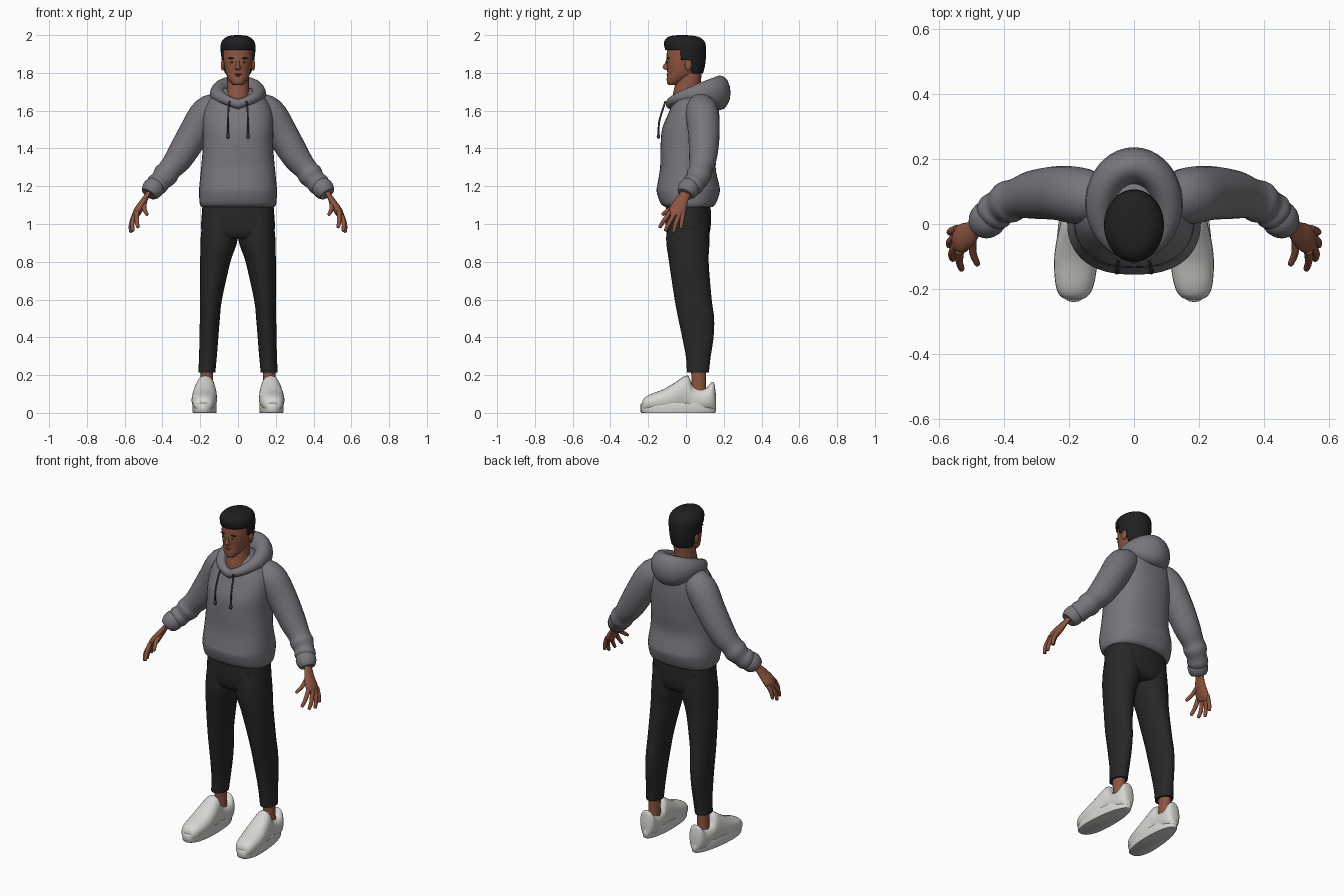
import bpy
import bmesh
import math
from mathutils import Vector

cube = bpy.data.objects.get("Cube")
if cube:
    bpy.data.objects.remove(cube, do_unlink=True)

X_AXIS, Y_AXIS, Z_AXIS = Vector((1, 0, 0)), Vector((0, 1, 0)), Vector((0, 0, 1))
SIDES = (("left_", 1), ("right_", -1))


def make_material(name, red, green, blue):
    material = bpy.data.materials.new(name)
    material.use_nodes = True
    colour = (red, green, blue, 1)
    material.diffuse_color = colour
    shader = material.node_tree.nodes["Principled BSDF"]
    shader.inputs["Base Color"].default_value = colour
    shader.inputs["Roughness"].default_value = 0.8
    return material


SKIN = make_material("warm brown skin", .27, .09, .052)
LIPS = make_material("lip brown", .2, .055, .04)
HAIR = make_material("black hair", .014, .014, .015)
GREY = make_material("hoodie grey", .19, .18, .2)
CORD = make_material("dark cord grey", .05, .05, .055)
BLACK = make_material("trouser black", .02, .02, .02)
WHITE = make_material("shoe white", .68, .67, .64)
EYE = make_material("eye white", .5, .47, .44)


def finish(name, bm, material):
    """Turn a bmesh into a smoothly shaded object."""
    bmesh.ops.recalc_face_normals(bm, faces=bm.faces)
    mesh = bpy.data.meshes.new(name)
    bm.to_mesh(mesh)
    bm.free()
    mesh.materials.append(material)
    obj = bpy.data.objects.new(name, mesh)
    bpy.context.collection.objects.link(obj)
    bpy.ops.object.select_all(action="DESELECT")
    obj.select_set(True)
    bpy.context.view_layer.objects.active = obj
    bpy.ops.object.shade_smooth_by_angle(angle=math.radians(50))
    return obj


def skin_rows(name, material, rows, closed=False, keep=None):
    """Join rows of points into a tube, closed into a loop or capped."""
    bm = bmesh.new()
    grid = [[bm.verts.new(point) for point in row] for row in rows]
    count = len(grid[0])
    pairs = list(zip(grid, grid[1:])) + ([(grid[-1], grid[0])] if closed else [])
    for lower, upper in pairs:
        for i in range(count):
            j = (i + 1) % count
            bm.faces.new((lower[i], lower[j], upper[j], upper[i]))
    if not closed:
        bm.faces.new(grid[0][::-1])
        bm.faces.new(grid[-1])
    if keep:
        unwanted = [f for f in bm.faces if not keep(f.calc_center_median())]
        bmesh.ops.delete(bm, geom=unwanted, context="FACES")
    return finish(name, bm, material)


def smooth_rings(rings, steps):
    """Catmull-Rom interpolation of ring positions and radii."""
    result = []
    last = len(rings) - 1
    for i in range(last):
        a, b, c, d = (rings[max(0, min(last, i + k))] for k in (-1, 0, 1, 2))
        for step in range(steps):
            t = step / steps
            result.append([q + t * (r - p) / 2
                           + t * t * (p - 2.5 * q + 2 * r - s / 2)
                           + t ** 3 * (1.5 * (q - r) + (s - p) / 2)
                           for p, q, r, s in zip(a, b, c, d)])
    return result + [list(rings[-1])]


def power(value, square):
    return math.copysign(abs(value) ** (2 / square), value)


def loft(name, material, rings, side=1, axis=None, across=X_AXIS, square=2,
         count=24, steps=4, keep=None):
    """Loft rings of (x, y, z, radius across, other radius)."""
    rings = smooth_rings(rings, steps)
    centres = [Vector((side * r[0], r[1], r[2])) for r in rings]
    rows = []
    for i, ring in enumerate(rings):
        ahead, behind = centres[min(i + 1, len(rings) - 1)], centres[max(i - 1, 0)]
        normal = axis or (ahead - behind).normalized()
        u = (across - normal * across.dot(normal)).normalized()
        v = normal.cross(u)
        ru, rv = max(ring[3], .002), max(ring[4], .002)
        angles = [math.tau * k / count for k in range(count)]
        rows.append([centres[i] + u * ru * power(math.cos(a), square)
                     + v * rv * power(math.sin(a), square) for a in angles])
    return skin_rows(name, material, rows, keep=keep)


def upright(name, material, profile, **options):
    """Loft horizontal rings of (z, y, width radius, depth radius)."""
    rings = [(0, y, z, rx, ry) for z, y, rx, ry in profile]
    return loft(name, material, rings, axis=Z_AXIS, **options)


def limb(name, material, path, side, flat=1, **options):
    """Tube along (x, y, z, radius); flat scales the thickness."""
    rings = [(x, y, z, r, r * flat) for x, y, z, r in path]
    return loft(name, material, rings, side, across=Y_AXIS, **options)


def ellipsoid(name, material, centre, radii):
    bm = bmesh.new()
    bmesh.ops.create_uvsphere(bm, u_segments=20, v_segments=12, radius=1)
    bmesh.ops.scale(bm, vec=radii, verts=bm.verts)
    bmesh.ops.translate(bm, vec=centre, verts=bm.verts)
    return finish(name, bm, material)


# Hoodie body with gathered hem
upright("hoodie_body", GREY, [
    (1.09, .015, .193, .125), (1.11, .012, .203, .147), (1.17, .012, .206, .167),
    (1.21, .012, .204, .163), (1.3, .01, .195, .147), (1.4, .017, .187, .152),
    (1.5, .025, .187, .152), (1.58, .04, .185, .136), (1.64, .05, .165, .12),
    (1.69, .05, .12, .095), (1.72, .05, .07, .06)], square=2.4, count=36)

# Lowered hood: a loop around the neck that swells into a pouch at the back
hood_rows = []
for i in range(40):
    turn = math.tau * i / 40
    back = (1 - math.cos(turn)) / 2
    wide, tall = .022 + .035 * back ** .7, .026 + .066 * back ** 1.4
    height = 1.635 + .06 * math.sin(math.pi / 2 * back ** .6)
    row = []
    for k in range(16):
        around = math.tau * k / 16
        reach = wide * math.cos(around)
        row.append(((.105 + reach) * math.sin(turn),
                    .047 - (.132 + reach) * math.cos(turn),
                    height + tall * math.sin(around)))
    hood_rows.append(row)
skin_rows("hood", GREY, hood_rows, closed=True)

# Neck, head and hair
upright("neck", SKIN, [(1.6, .0, .07, .07), (1.67, .0, .066, .072),
                       (1.74, .01, .058, .068), (1.84, .02, .056, .066)])
upright("head", SKIN, [
    (1.735, -.07, .02, .02), (1.745, -.063, .034, .037), (1.77, -.042, .052, .06),
    (1.8, -.02, .065, .079), (1.85, -.008, .075, .095), (1.9, -.004, .079, .098),
    (1.94, -.002, .075, .093), (1.975, 0, .05, .06)], square=2.15, count=32)
hair = upright("hair", HAIR, [
    (1.785, .016, .068, .07), (1.83, .006, .08, .093), (1.875, .001, .087, .104),
    (1.92, -.002, .092, .108), (1.96, -.008, .089, .109), (1.985, -.012, .07, .09),
    (1.996, -.017, .045, .06), (2, -.02, .015, .02)], count=48, steps=6,
    keep=lambda c: c.z > 1.92 or (c.y > -.03 and c.z > 1.865)
    or (c.y > .03 and c.z > 1.8))
shell = hair.modifiers.new("thickness", "SOLIDIFY")
shell.thickness = .014

# Face
upright("nose", SKIN, [(1.815, -.1, .01, .006), (1.823, -.104, .016, .016),
                       (1.835, -.104, .011, .019), (1.855, -.1, .008, .01),
                       (1.878, -.097, .007, .006)], count=16)
ellipsoid("upper_lip", LIPS, (0, -.094, 1.793), (.022, .009, .005))
ellipsoid("lower_lip", LIPS, (0, -.092, 1.785), (.019, .01, .006))
ellipsoid("chin", SKIN, (0, -.078, 1.755), (.026, .024, .018))

for prefix, s in SIDES:
    ellipsoid(prefix + "eye", EYE, (s * .032, -.092, 1.858), (.013, .007, .005))
    ellipsoid(prefix + "iris", HAIR, (s * .032, -.097, 1.858), (.005, .003, .005))
    ellipsoid(prefix + "eyebrow", HAIR, (s * .033, -.094, 1.878), (.019, .008, .004))
    ellipsoid(prefix + "ear", SKIN, (s * .081, .012, 1.842), (.01, .019, .03))

    # Sleeve with folds, and a gathered cuff
    limb(prefix + "sleeve", GREY, [
        (.08, .07, 1.63, .065), (.16, .085, 1.59, .087), (.235, .095, 1.475, .083),
        (.31, .09, 1.352, .074), (.36, .078, 1.29, .062), (.385, .068, 1.258, .066),
        (.41, .053, 1.228, .056), (.43, .036, 1.208, .059), (.45, .015, 1.19, .045)], s)
    limb(prefix + "cuff", GREY, [
        (.43, .034, 1.208, .048), (.446, .018, 1.192, .057),
        (.462, .004, 1.172, .053), (.472, -.004, 1.158, .042)], s)

    # Hand: palm, four fingers and thumb
    limb(prefix + "palm", SKIN, [
        (.455, .01, 1.19, .03), (.482, -.008, 1.15, .028), (.505, -.03, 1.11, .038),
        (.53, -.045, 1.07, .045), (.545, -.052, 1.04, .034)], s, flat=.5, count=20)
    fingers = {
        "index": ((.535, -.083, 1.065), (.537, -.115, 1.02), (.53, -.138, .985)),
        "middle": ((.544, -.06, 1.055), (.56, -.09, 1.005), (.557, -.108, .966)),
        "ring": ((.548, -.036, 1.05), (.566, -.055, 1), (.568, -.066, .96)),
        "little": ((.543, -.015, 1.06), (.562, -.022, 1.015), (.567, -.026, .98)),
        "thumb": ((.495, -.035, 1.115), (.496, -.085, 1.08), (.482, -.122, 1.052))}
    for finger, (base, joint, tip) in fingers.items():
        end = Vector(tip).lerp(Vector(joint), -.12)
        limb(prefix + finger + "_finger", SKIN, [
            (*base, .013), (*joint, .0115), (*tip, .009), (*end, .003)],
            s, count=12)

    # Drawstring and its end
    limb(prefix + "drawstring", CORD, [
        (.045, -.108, 1.65, .005), (.05, -.122, 1.61, .005),
        (.053, -.142, 1.54, .005), (.053, -.146, 1.47, .005)], s, count=10)
    ellipsoid(prefix + "drawstring_end", CORD, (s * .053, -.146, 1.465),
              (.009, .009, .014))

    # Trouser leg and bare ankle
    leg = [(1.05, .1, .012, .085, .105), (.92, .1, .01, .098, .115),
           (.8, .12, .015, .08, .105), (.6, .143, .038, .058, .098),
           (.5, .149, .054, .053, .095), (.4, .154, .063, .05, .083),
           (.3, .159, .065, .047, .066), (.215, .165, .063, .045, .058)]
    loft(prefix + "trouser_leg", BLACK, [(x, y, z, rx, ry) for z, x, y, rx, ry in leg],
         s, axis=Z_AXIS)
    loft(prefix + "ankle", SKIN, [(.165, .068, .08, .036, .042),
                                  (.165, .068, .16, .032, .038),
                                  (.165, .066, .26, .034, .042)], s, axis=Z_AXIS)

    # Shoe: domed upper lofted from toe to heel, on a flat sole
    upper = [(-.232, .02, .055), (-.222, .042, .078), (-.19, .058, .098),
             (-.12, .067, .125), (-.06, .064, .16), (-.01, .056, .193),
             (.015, .052, .192), (.04, .051, .14), (.1, .052, .128),
             (.135, .046, .162), (.15, .035, .155), (.158, .02, .1)]
    loft(prefix + "shoe_upper", WHITE,
         [(.173 - .05 * y, y, top / 2 + .005, width, top / 2 - .005)
          for y, width, top in upper], s, axis=Y_AXIS, square=2.3)
    sole_rows = []
    for height, size in ((0, .97), (.006, 1), (.046, 1), (.052, .97)):
        row = []
        for k in range(40):
            turn = math.tau * k / 40
            y = -.04 - .2 * size * power(math.cos(turn), 2.3)
            width = (.062 + .011 * math.cos(turn)) * size
            row.append((s * (.173 - .05 * y + width * power(math.sin(turn), 2.3)),
                        y, height))
        sole_rows.append(row)
    skin_rows(prefix + "shoe_sole", WHITE, sole_rows)

# Trouser seat joining both legs
upright("trouser_seat", BLACK, [
    (1.14, .012, .185, .115), (1.05, .012, .192, .12), (.98, .012, .195, .118),
    (.94, .012, .185, .108), (.92, .012, .15, .09)], square=2.3, count=32)
